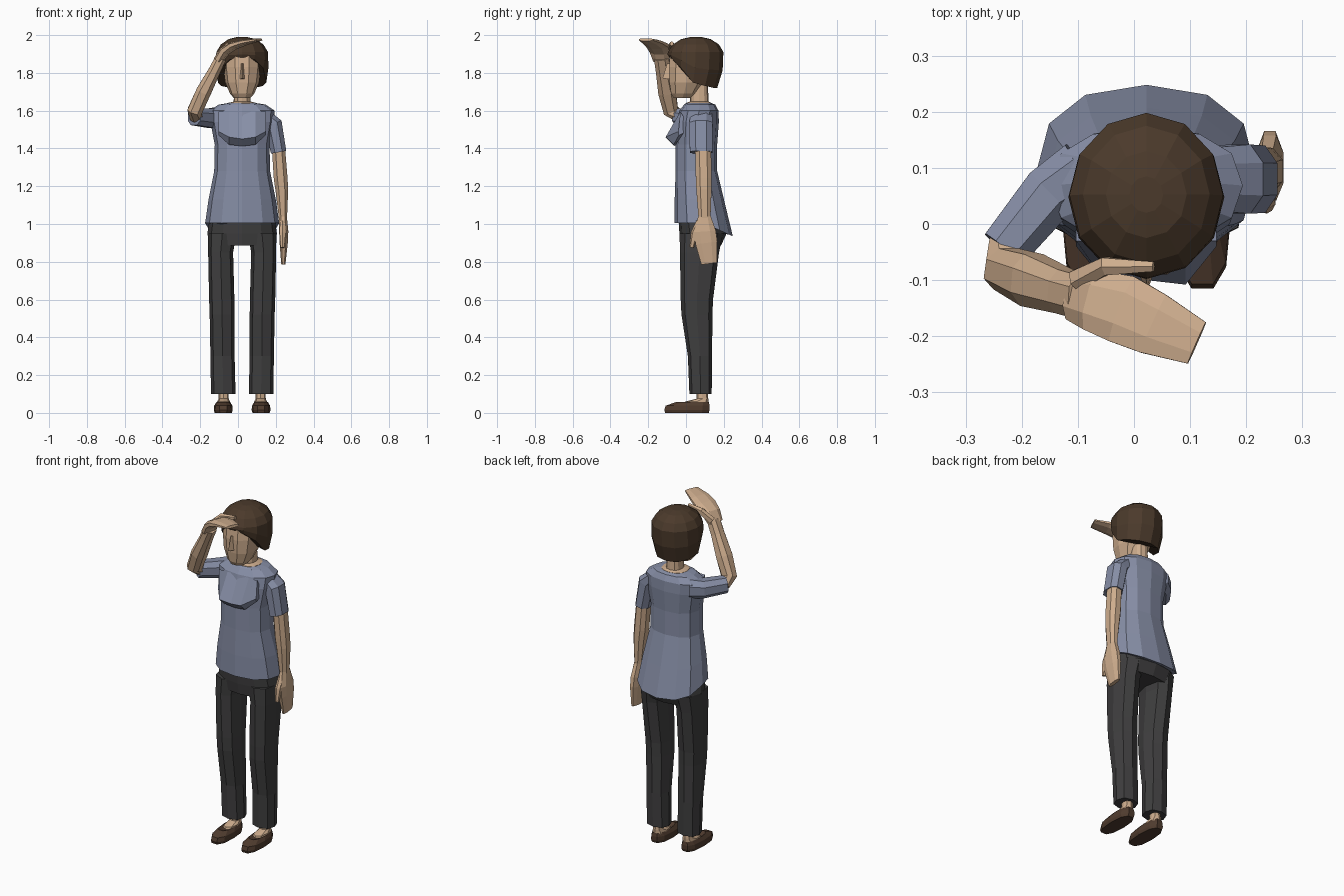
import bpy, bmesh
from math import sin, cos, tau
from mathutils import Vector

CX = 0.022  # body centre line


def material(name, rgb):
    m = bpy.data.materials.new(name)
    m.diffuse_color = (*rgb, 1)
    return m


SHIRT = material("shirt_cloth", (0.24, 0.27, 0.38))
SKIN = material("skin", (0.62, 0.42, 0.27))
HAIR = material("hair", (0.07, 0.042, 0.024))
PANTS = material("dark_cloth", (0.05, 0.049, 0.05))
SHOE = material("shoe_leather", (0.08, 0.045, 0.028))


def skin_rings(name, rings, mat, caps=(True, True)):
    """Bridge equal-length point rings into one flat-shaded mesh."""
    bm = bmesh.new()
    vr = [[bm.verts.new(p) for p in r] for r in rings]
    n = len(vr[0])
    for a, b in zip(vr, vr[1:]):
        for i in range(n):
            j = (i + 1) % n
            bm.faces.new((a[i], a[j], b[j], b[i]))
    if caps[0]:
        bm.faces.new(vr[0][::-1])
    if caps[1]:
        bm.faces.new(vr[-1])
    bmesh.ops.recalc_face_normals(bm, faces=bm.faces)
    me = bpy.data.meshes.new(name)
    bm.to_mesh(me)
    bm.free()
    me.materials.append(mat)
    ob = bpy.data.objects.new(name, me)
    bpy.context.collection.objects.link(ob)
    return ob


def spow(v, e):
    return abs(v) ** e * (1 if v >= 0 else -1)


def oval(z, hx, y0, y1, cx=CX, drop=0, n=12, e=0.85):
    """Horizontal ring; drop lowers its back half."""
    cy, hy = (y0 + y1) / 2, (y1 - y0) / 2
    pts = []
    for i in range(n):
        c, s = spow(cos(tau * i / n), e), spow(sin(tau * i / n), e)
        pts.append(Vector((cx + hx * c, cy + hy * s, z - drop * max(0, s))))
    return pts


def tube(name, pts, sizes, up, mat, n=8, e=0.85):
    """Oval tube along a path; each size is (side, up) half width."""
    pts, up, rings = [Vector(p) for p in pts], Vector(up), []
    for i, p in enumerate(pts):
        t = (pts[min(i + 1, len(pts) - 1)] - pts[max(i - 1, 0)]).normalized()
        side = t.cross(up).normalized()
        u = side.cross(t)
        a, b = sizes[i]
        rings.append([p + side * a * spow(cos(tau * (k + .5) / n), e)
                      + u * b * spow(sin(tau * (k + .5) / n), e) for k in range(n)])
    return skin_rings(name, rings, mat)


# Shirt body with dropped back hem
skin_rings("shirt_body", [
    oval(1.005, .196, -.062, .248, drop=.07),
    oval(1.13, .178, -.06, .208, drop=.03),
    oval(1.28, .148, -.055, .165),
    oval(1.42, .145, -.055, .165),
    oval(1.54, .168, -.05, .174),
    oval(1.60, .172, -.035, .172),
    oval(1.632, .125, -.01, .155),
    oval(1.640, .075, .0, .135)], SHIRT, caps=(True, False))

# Bust fold: triangular section swept across the chest
bust = []
for dx, y, zm, zb in ((-.125, -.04, 1.49, 1.47), (-.07, -.108, 1.46, 1.42),
                      (0, -.1, 1.45, 1.412), (.07, -.108, 1.46, 1.42),
                      (.125, -.04, 1.49, 1.47)):
    x = CX + dx
    bust.append([Vector((x, -.03, 1.595)), Vector((x, y, zm)),
                 Vector((x, y * .4 - .022, zb)), Vector((x, .03, 1.5))])
skin_rings("bust", bust, SHIRT)

# Neck and neckline
skin_rings("neck", [
    oval(1.61, .078, -.003, .137), oval(1.641, .076, -.001, .135),
    oval(1.648, .045, .02, .12), oval(1.75, .04, .02, .115)], SKIN)

# Face
skin_rings("face", [
    oval(1.668, .045, -.068, .03, n=10), oval(1.69, .064, -.082, .06, n=10),
    oval(1.75, .09, -.092, .10, n=10), oval(1.83, .1, -.095, .13, n=10),
    oval(1.90, .1, -.088, .14, n=10), oval(1.95, .08, -.05, .12, n=10)], SKIN)

# Nose wedge
skin_rings("nose", [
    [Vector((CX - .016, -.08, 1.765)), Vector((CX, -.124, 1.772)), Vector((CX + .016, -.08, 1.765))],
    [Vector((CX - .01, -.08, 1.85)), Vector((CX, -.1, 1.85)), Vector((CX + .01, -.08, 1.85))]], SKIN)


# Bobbed hair: dome, then a rim falling from the fringe to the nape
def rim_height(y):
    pts = ((-.2, 1.885), (-.085, 1.885), (0, 1.80), (.04, 1.745), (.15, 1.72), (.3, 1.715))
    for (ya, za), (yb, zb) in zip(pts, pts[1:]):
        if y <= yb:
            return za + (zb - za) * (y - ya) / (yb - ya)


def hair_ring(t, hx, y0, y1):
    ring = oval(1.91, hx, y0, y1, e=1)
    for p in ring:
        p.z += t * (rim_height(p.y) - p.z)
    return ring


skin_rings("hair", [
    hair_ring(1, .128, -.09, .165), hair_ring(.5, .139, -.098, .194),
    hair_ring(0, .137, -.096, .198), oval(1.95, .113, -.07, .175, e=1),
    oval(1.979, .072, -.025, .13, e=1), oval(1.989, .03, .02, .085, e=1)], HAIR)

# Hanging left arm
Y, Z = (0, 1, 0), (0, 0, 1)
tube("left_sleeve", [(.13, .08, 1.585), (.187, .08, 1.53), (.215, .08, 1.38)],
     [(.035, .06), (.05, .066), (.044, .064)], Y, SHIRT)
tube("left_forearm", [(.213, .09, 1.42), (.226, .094, 1.24), (.232, .095, 1.18), (.238, .098, 1.03)],
     [(.037, .045), (.039, .045), (.036, .043), (.023, .034)], Y, SKIN)
tube("left_hand", [(.238, .098, 1.04), (.242, .10, .96), (.242, .108, .9), (.24, .122, .79)],
     [(.022, .036), (.026, .062), (.023, .062), (.012, .044)], Y, SKIN)
tube("left_thumb", [(.236, .075, 1.01), (.236, .045, .95), (.236, .03, .875)],
     [(.016, .022), (.018, .02), (.011, .012)], Y, SKIN, n=6)

# Raised right arm shading the eyes
tube("right_sleeve", [(-.09, .095, 1.565), (-.15, .055, 1.56), (-.232, -.045, 1.568)],
     [(.06, .06), (.054, .054), (.046, .048)], Z, SHIRT)
tube("right_forearm", [(-.222, -.035, 1.568), (-.228, -.08, 1.60), (-.182, -.10, 1.70),
                       (-.125, -.12, 1.81), (-.09, -.13, 1.88)],
     [(.036, .036), (.042, .043), (.043, .05), (.034, .042), (.032, .042)], Y, SKIN)
tube("right_hand", [(-.105, -.13, 1.865), (-.07, -.137, 1.915), (-.02, -.152, 1.945),
                    (.035, -.178, 1.962), (.112, -.212, 1.976)],
     [(.045, .025), (.058, .025), (.066, .02), (.06, .015), (.043, .008)], Z, SKIN)
tube("right_thumb", [(-.10, -.10, 1.89), (-.05, -.075, 1.94), (.035, -.076, 1.955)],
     [(.022, .022), (.018, .02), (.01, .012)], Z, SKIN, n=6)

# Hips
skin_rings("hips", [
    oval(.885, .172, -.025, .185), oval(.95, .184, -.035, .215),
    oval(1.03, .172, -.04, .19)], PANTS)

# Legs, ankles and shoes, one per side
for s, side in ((-1, "right"), (1, "left")):
    def ring(z, off, hx, y0, y1, n=8, e=.8):
        return oval(z, hx, y0, y1, cx=CX + s * off, n=n, e=e)

    skin_rings(side + "_trouser_leg", [
        ring(.10, .100, .065, .018, .136), ring(.30, .104, .064, .01, .138),
        ring(.52, .106, .066, -.024, .14), ring(.60, .108, .067, -.028, .143),
        ring(.85, .114, .066, -.032, .175), ring(.95, .105, .076, -.034, .195)], PANTS)
    skin_rings(side + "_ankle", [
        ring(.03, .098, .036, -.015, .122), ring(.06, .098, .034, -.005, .12),
        ring(.075, .098, .027, .055, .118), ring(.14, .098, .025, .055, .112)], SKIN)
    skin_rings(side + "_shoe", [
        ring(0, .1, .045, -.115, .125, 10), ring(.015, .1, .05, -.12, .13, 10),
        ring(.038, .1, .048, -.112, .13, 10), ring(.058, .1, .036, -.055, .124, 10),
        ring(.048, .1, .03, -.02, .115, 10)], SHOE)
